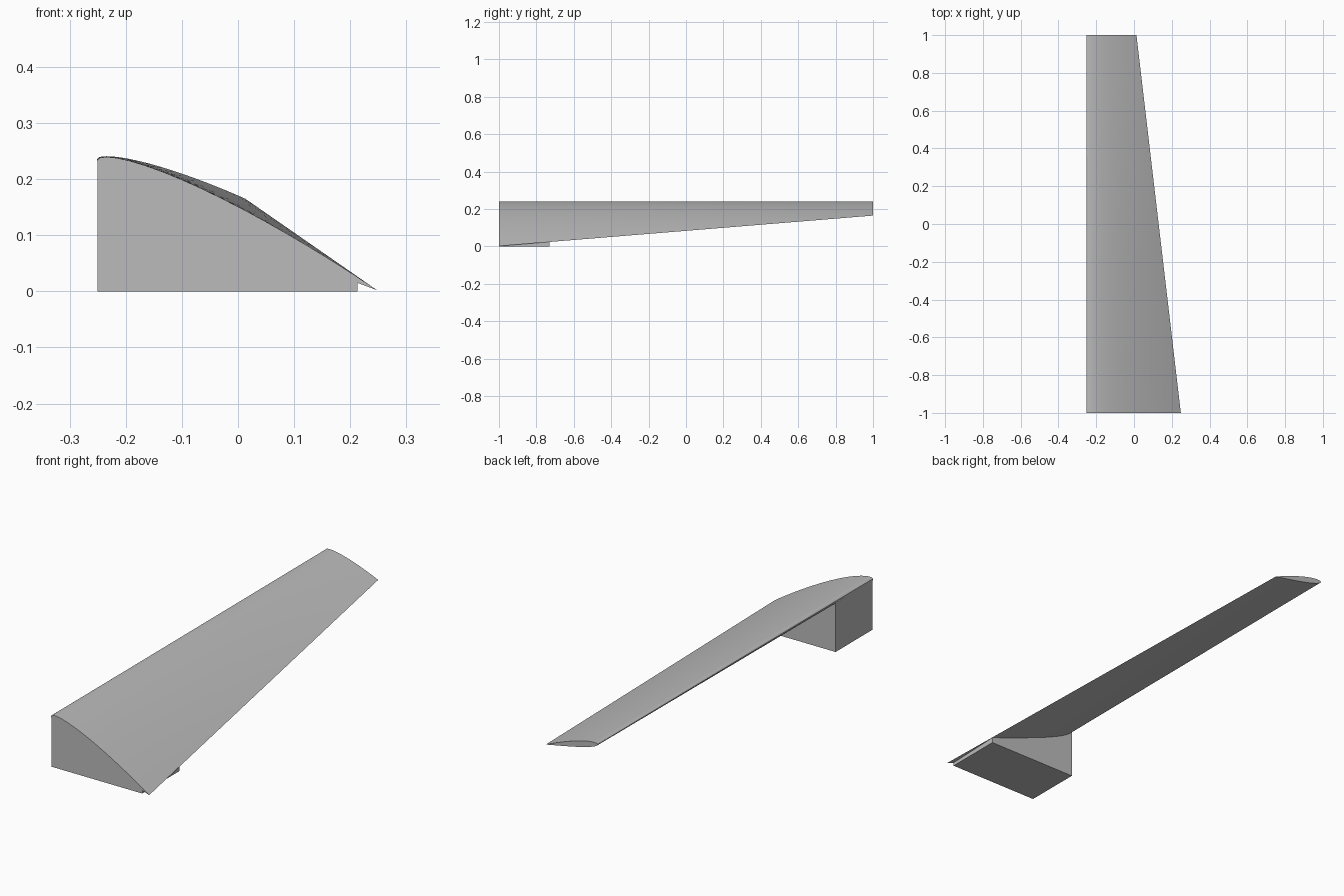
import bpy, bmesh, math
from mathutils import Vector

cube = bpy.data.objects.get("Cube")
if cube:
    bpy.data.objects.remove(cube, do_unlink=True)

grey = bpy.data.materials.new("plain grey")
grey.use_nodes = True
grey.diffuse_color = (0.5, 0.5, 0.5, 1)
grey.node_tree.nodes["Principled BSDF"].inputs["Base Color"].default_value = (0.5, 0.5, 0.5, 1)

STEPS = 20
ROOT_Y, TIP_Y = -1.0, 1.0
ROOT = Vector((-0.251, 0.234)), Vector((0.248, 0.002))  # leading, trailing (x, z)
TIP = Vector((-0.251, 0.236)), Vector((0.013, 0.165))


def surface(lead, trail, side):
    """Points of one airfoil side, leading to trailing edge; side is 1 or -1."""
    chord = trail - lead
    up = Vector((-chord.y, chord.x))
    points = []
    for i in range(STEPS + 1):
        u = (1 - math.cos(math.pi * i / STEPS)) / 2
        half = 0.5 * (0.2969 * math.sqrt(u) - 0.126 * u - 0.3516 * u**2
                      + 0.2843 * u**3 - 0.1036 * u**4)
        camber = 0.04 * u * (1 - u)
        points.append(lead + chord * u + up * (camber + side * half))
    return points


def airfoil(y):
    """Closed, tapered and twisted wing section at a span position."""
    t = (y - ROOT_Y) / (TIP_Y - ROOT_Y)
    ends = [a.lerp(b, t) for a, b in zip(ROOT, TIP)]
    return surface(*ends, 1), surface(*ends, -1)


def loft(name, sections):
    """Skin matching closed (x, z) loops given as (y, points), with end caps."""
    bm = bmesh.new()
    rings = [[bm.verts.new((p.x, y, p.y)) for p in pts] for y, pts in sections]
    for a, b in zip(rings, rings[1:]):
        for i in range(len(a)):
            j = (i + 1) % len(a)
            bm.faces.new((a[i], a[j], b[j], b[i]))
    bm.faces.new(rings[0])
    bm.faces.new(rings[-1])
    bmesh.ops.recalc_face_normals(bm, faces=bm.faces)
    mesh = bpy.data.meshes.new(name)
    bm.to_mesh(mesh)
    bm.free()
    mesh.materials.append(grey)
    obj = bpy.data.objects.new(name, mesh)
    bpy.context.collection.objects.link(obj)
    bpy.ops.object.select_all(action='DESELECT')
    obj.select_set(True)
    bpy.context.view_layer.objects.active = obj
    bpy.ops.object.shade_smooth_by_angle(angle=math.radians(30))
    return obj


# Wing: tapered, twisted blade
sections = []
for k in range(9):
    y = ROOT_Y + (TIP_Y - ROOT_Y) * k / 8
    upper, lower = airfoil(y)
    sections.append((y, upper + lower[-2:0:-1]))
loft("wing", sections)

# Mount block: box whose top follows the wing's underside
LEFT, RIGHT = -0.25, 0.213


def block_section(y):
    lower = airfoil(y)[1]
    top = [Vector((min(max(p.x, LEFT), RIGHT), p.y)) for p in lower]
    for (a, b), p in zip(zip(lower, lower[1:]), top[1:]):
        if a.x < RIGHT < b.x:
            p.y = a.lerp(b, (RIGHT - a.x) / (b.x - a.x)).y
            cut = p.y
    for p, q in zip(top, lower):
        if q.x > RIGHT:
            p.y = cut
    # drop the repeated points beyond the cut but keep equal counts
    inside = [p for p in top if p.x < RIGHT][:STEPS - 4]
    return [Vector((LEFT, 0))] + inside + [Vector((RIGHT, cut)), Vector((RIGHT, 0))]


loft("mount_block", [(y, block_section(y)) for y in (ROOT_Y, -0.73)])
